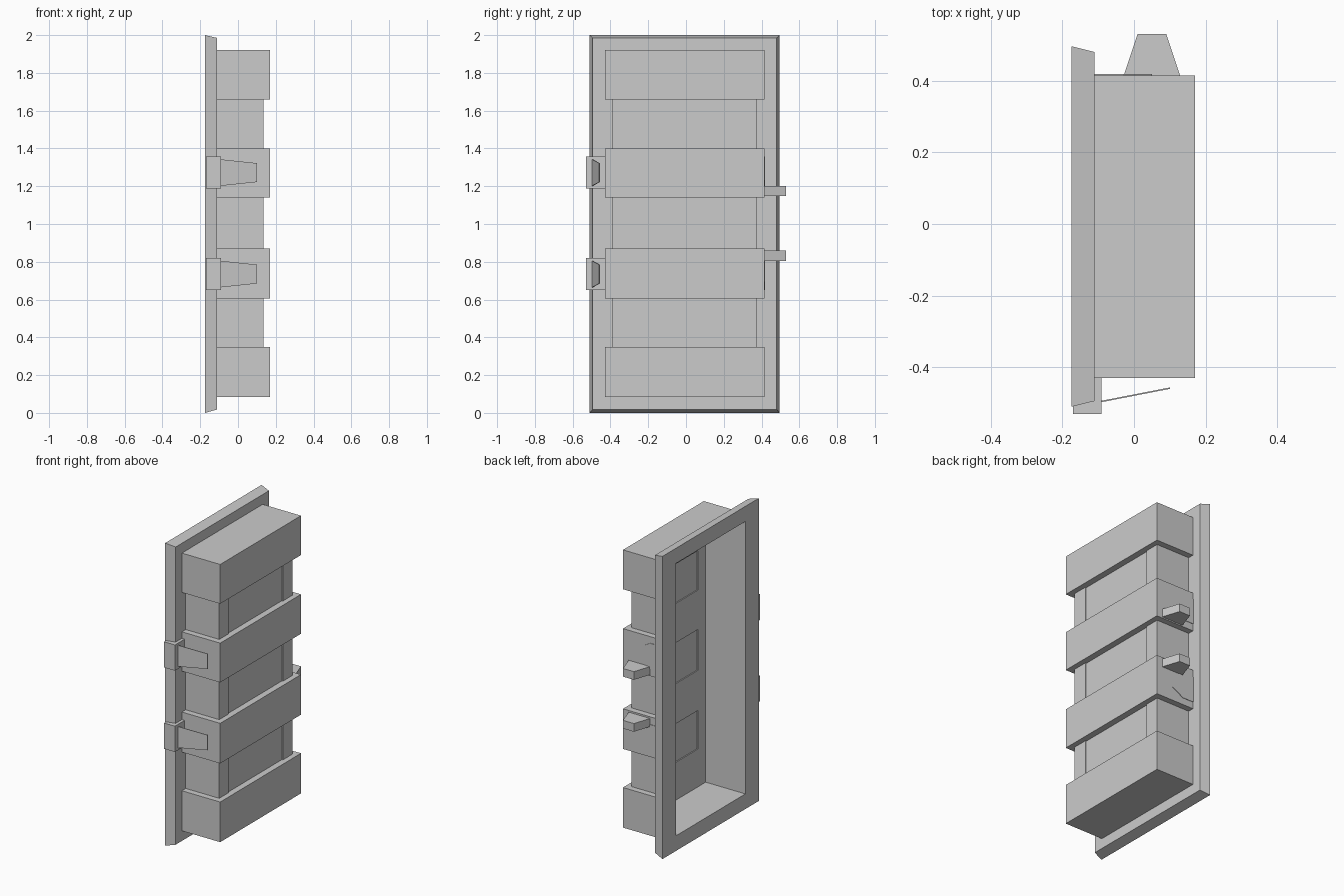
import bpy, bmesh

if "Cube" in bpy.data.objects:
    bpy.data.objects.remove(bpy.data.objects["Cube"])

CY = -0.007            # the case sits slightly off centre because of the handles


def make(name, verts, faces):
    me = bpy.data.meshes.new(name)
    bm = bmesh.new()
    vs = [bm.verts.new(v) for v in verts]
    for f in faces:
        bm.faces.new([vs[i] for i in f])
    bmesh.ops.recalc_face_normals(bm, faces=bm.faces)
    bm.to_mesh(me)
    bm.free()
    ob = bpy.data.objects.new(name, me)
    bpy.context.collection.objects.link(ob)
    return ob


def loft(name, rings):
    """Closed solid through a list of equal-length point rings."""
    n = len(rings[0])
    faces = [[k * n + i, k * n + (i + 1) % n, (k + 1) * n + (i + 1) % n, (k + 1) * n + i]
             for k in range(len(rings) - 1) for i in range(n)]
    faces += [list(range(n)), list(range(n * (len(rings) - 1), n * len(rings)))]
    return make(name, [p for r in rings for p in r], faces)


def rect(x, y0, y1, z0, z1):
    return [(x, y0, z0), (x, y1, z0), (x, y1, z1), (x, y0, z1)]


def box(name, x0, x1, y0, y1, z0, z1):
    return loft(name, [rect(x0, y0, y1, z0, z1), rect(x1, y0, y1, z0, z1)])


def prism_z(name, pts, z0, z1):
    return loft(name, [[(x, y, z) for x, y in pts] for z in (z0, z1)])


# hollow case with flared rim: floor -> cavity mouth -> rim -> outer shell
shape = [(0.115, 0.363, 0.10, 1.90), (-0.175, 0.363, 0.10, 1.90),
         (-0.175, 0.503, 0.00, 2.00), (-0.11, 0.487, 0.018, 1.985),
         (-0.11, 0.382, 0.085, 1.92), (0.135, 0.382, 0.085, 1.92)]
case = loft("case_shell", [rect(x, CY - h, CY + h, a, b) for x, h, a, b in shape])

# window openings between the bands, each with a thin pane
gaps = [(0.35, 0.605), (0.87, 1.14), (1.40, 1.66)]
for i, (a, b) in enumerate(gaps):
    cut = box("window_cutter", 0.05, 0.2, CY - 0.283, CY + 0.283, a, b)
    cut.hide_render = True
    mod = case.modifiers.new("window", 'BOOLEAN')
    mod.operation, mod.object, mod.solver = 'DIFFERENCE', cut, 'EXACT'
    bpy.context.view_layer.objects.active = case
    bpy.ops.object.modifier_apply(modifier=mod.name)
    bpy.data.objects.remove(cut)
    box(f"window_pane_{i}", 0.122, 0.128, CY - 0.283, CY + 0.283, a, b)

# U-shaped bands wrapped round the shell
o, n = 0.422, 0.382
u = [(-0.11, -o), (0.17, -o), (0.17, o), (-0.11, o),
     (-0.11, n), (0.135, n), (0.135, -n), (-0.11, -n)]
u = [(x, y + CY) for x, y in u]
for i, (a, b) in enumerate([(0.085, 0.35), (0.605, 0.87), (1.14, 1.40), (1.66, 1.92)]):
    prism_z(f"band_{i}", u, a, b)

for i, z in enumerate((0.735, 1.272)):
    # hinge block and its tapered tongue on the front edge
    box(f"hinge_block_{i}", -0.17, -0.09, -0.53, -0.425, z - 0.085, z + 0.085)
    tongue = [(-0.09, -0.497, z - 0.07), (0.10, -0.46, z - 0.05),
              (0.10, -0.46, z + 0.05), (-0.09, -0.497, z + 0.07)]
    loft(f"hinge_tongue_{i}", [tongue, [(x, y + 0.004, zz) for x, y, zz in tongue]])
    # thin latch plate on the opposite edge
    plate = [(-0.11, -0.085), (-0.03, -0.085), (0.05, -0.04),
             (0.05, 0.04), (-0.03, 0.085), (-0.11, 0.085)]
    loft(f"latch_plate_{i}", [[(x, y, z + d) for x, d in plate] for y in (0.41, 0.418)])

# tapered handle lugs
lug = [(-0.03, 0.41), (0.13, 0.41), (0.09, 0.53), (0.01, 0.53)]
for i, z in enumerate((0.832, 1.175)):
    prism_z(f"handle_lug_{i}", lug, z - 0.027, z + 0.027)
